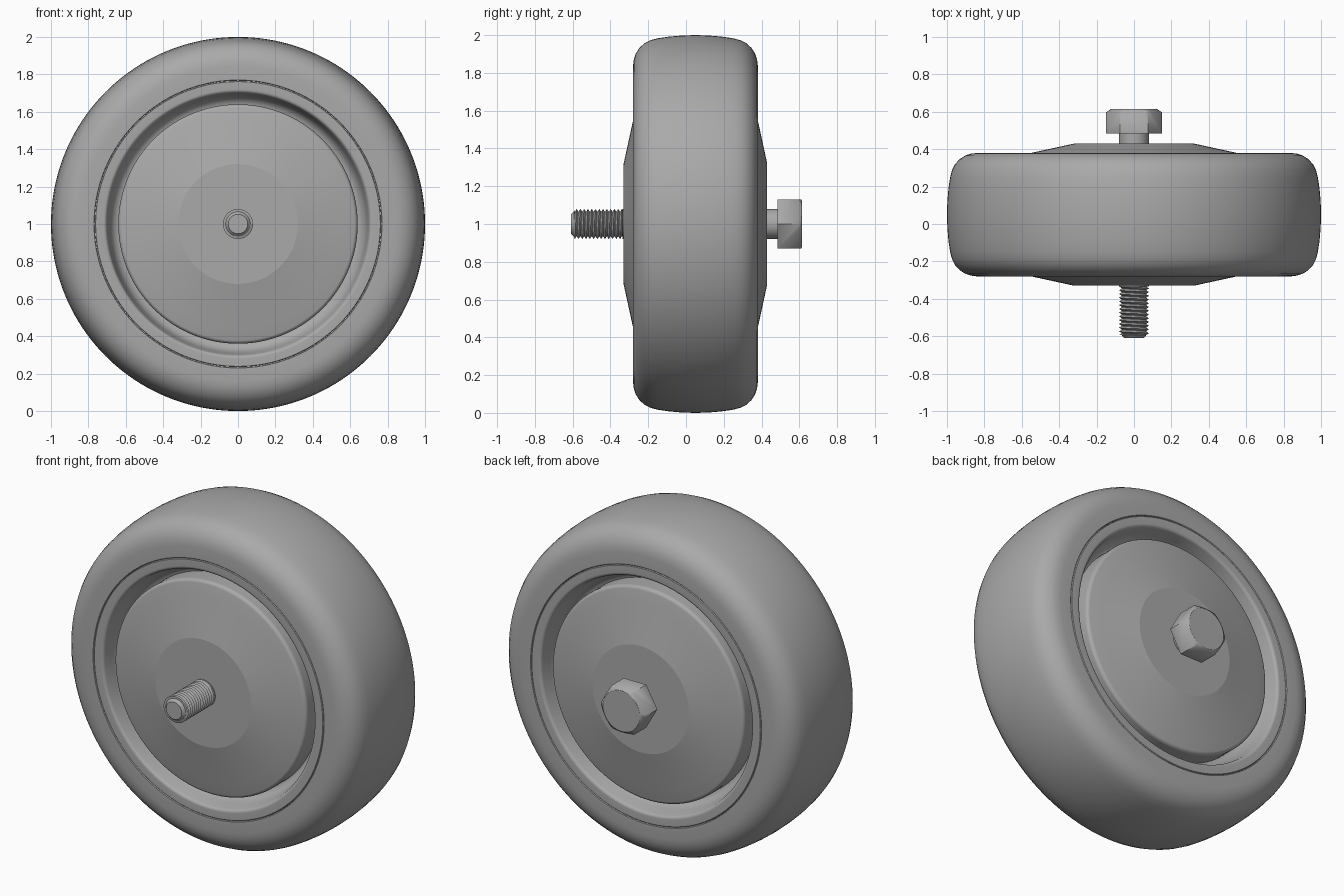
import bpy, bmesh, math
from mathutils import Vector, Matrix

if "Cube" in bpy.data.objects:
    bpy.data.objects.remove(bpy.data.objects["Cube"], do_unlink=True)

grey = bpy.data.materials.new("plain grey")
grey.use_nodes = True
colour = (0.4, 0.4, 0.4, 1)
grey.diffuse_color = colour
grey.node_tree.nodes["Principled BSDF"].inputs["Base Color"].default_value = colour

AXLE_Z = 1.0   # height of the axle
MID_Y = 0.05   # middle plane of the wheel


def finish(name, bm, angle=30):
    bmesh.ops.remove_doubles(bm, verts=bm.verts, dist=1e-5)
    bmesh.ops.recalc_face_normals(bm, faces=bm.faces)
    mesh = bpy.data.meshes.new(name)
    bm.to_mesh(mesh)
    bm.free()
    mesh.materials.append(grey)
    obj = bpy.data.objects.new(name, mesh)
    bpy.context.collection.objects.link(obj)
    obj.location.z = AXLE_Z
    bpy.ops.object.select_all(action="DESELECT")
    obj.select_set(True)
    bpy.context.view_layer.objects.active = obj
    bpy.ops.object.shade_smooth_by_angle(angle=math.radians(angle))
    return obj


def lathe(name, profile, segments=128, closed=False, angle=30):
    """Turn a profile of (radius, y) points around the axle."""
    bm = bmesh.new()
    verts = [bm.verts.new((r, y, 0)) for r, y in profile]
    edges = [bm.edges.new(pair) for pair in zip(verts, verts[1:])]
    if closed:
        edges.append(bm.edges.new((verts[-1], verts[0])))
    bmesh.ops.spin(bm, geom=verts + edges, cent=(0, 0, 0), axis=(0, 1, 0),
                   angle=math.tau, steps=segments)
    return finish(name, bm, angle)


def both_sides(half):
    """Mirror (radius, offset) points across the middle of the wheel."""
    front = [(r, MID_Y - h) for r, h in half]
    back = [(r, MID_Y + h) for r, h in reversed(half)]
    return front + back


def arc(centre, radius, start, end, steps):
    angles = [math.radians(start + (end - start) * i / steps) for i in range(steps + 1)]
    return [(centre[0] + radius * math.cos(a), centre[1] + radius * math.sin(a))
            for a in angles]


# Tyre with a slight crown and round shoulders
lathe("tyre", both_sides([
    (0.766, 0), (0.766, 0.326), (0.77, 0.33), (0.84, 0.33), (0.872, 0.326),
    (0.902, 0.316), (0.932, 0.297), (0.957, 0.27), (0.973, 0.238),
    (0.983, 0.2), (0.992, 0.14), (0.998, 0.07), (1.0, 0)]),
    segments=160, closed=True)

# Rim with a rounded lip falling into the groove
lathe("rim", both_sides(
    [(0.765, 0), (0.765, 0.326), (0.761, 0.33)]
    + arc((0.72, 0.31), 0.02, 90, 165, 6)
    + [(0.69, 0.26), (0.682, 0.23), (0.668, 0.205), (0.645, 0.19),
       (0.58, 0.185), (0.58, 0)]), closed=True)

# Shallow cone covers, front and back in one turned body
lathe("hub_cover", both_sides(
    [(0, 0.38), (0.32, 0.38), (0.55, 0.33)]
    + arc((0.617, 0.293), 0.023, 78, 0, 9) + [(0.64, 0.17)]), angle=10)

# Bolt shank, running through the hub to the head
lathe("bolt_shank", [
    (0, -0.61), (0.052, -0.61), (0.066, -0.594), (0.066, -0.335),
    (0.08, -0.335), (0.08, 0.5), (0, 0.5)], segments=48)

# Helical thread on the front end of the bolt
PITCH, START, END, AROUND = 0.02, -0.594, -0.328, 40
bm = bmesh.new()
turns = int((END - START) / PITCH) + 2
rows = []
for i in range(-2, 2 * turns):
    row = []
    for j in range(AROUND + 1):
        y = START + PITCH * (i / 2 + j / AROUND)
        r = 0.08 if i % 2 else 0.064
        a = math.tau * j / AROUND
        y = min(max(y, START), END)
        row.append(bm.verts.new((r * math.cos(a), y, r * math.sin(a))))
    rows.append(row)
for low, high in zip(rows, rows[1:]):
    for j in range(AROUND):
        bm.faces.new((low[j], low[j + 1], high[j + 1], high[j]))
bmesh.ops.dissolve_degenerate(bm, edges=bm.edges, dist=1e-6)
finish("bolt_thread", bm)

# Hexagonal bolt head, its outer corners turned off by a cone
bm = bmesh.new()
bmesh.ops.create_cone(bm, cap_ends=True, segments=6, radius1=0.149,
                      radius2=0.149, depth=0.13)
corner = max(bm.verts, key=lambda v: v.co.x).co
turn = math.atan2(corner.y, corner.x)
bmesh.ops.rotate(bm, verts=bm.verts, cent=(0, 0, 0), matrix=Matrix.Rotation(-turn, 3, "Z"))
bmesh.ops.rotate(bm, verts=bm.verts, cent=(0, 0, 0),
                 matrix=Matrix.Rotation(math.radians(90), 3, "X"))
bmesh.ops.translate(bm, verts=bm.verts, vec=Vector((0, 0.55, 0)))
head = finish("bolt_head", bm)

cone = lathe("head_chamfer_cutter", [
    (0, 0.4), (0.2, 0.4), (0.2, 0.565), (0.122, 0.615), (0, 0.615)], segments=72)
cone.hide_render = True
cone.hide_set(True)
cut = head.modifiers.new("chamfer", "BOOLEAN")
cut.operation = "INTERSECT"
cut.solver = "EXACT"
cut.object = cone
